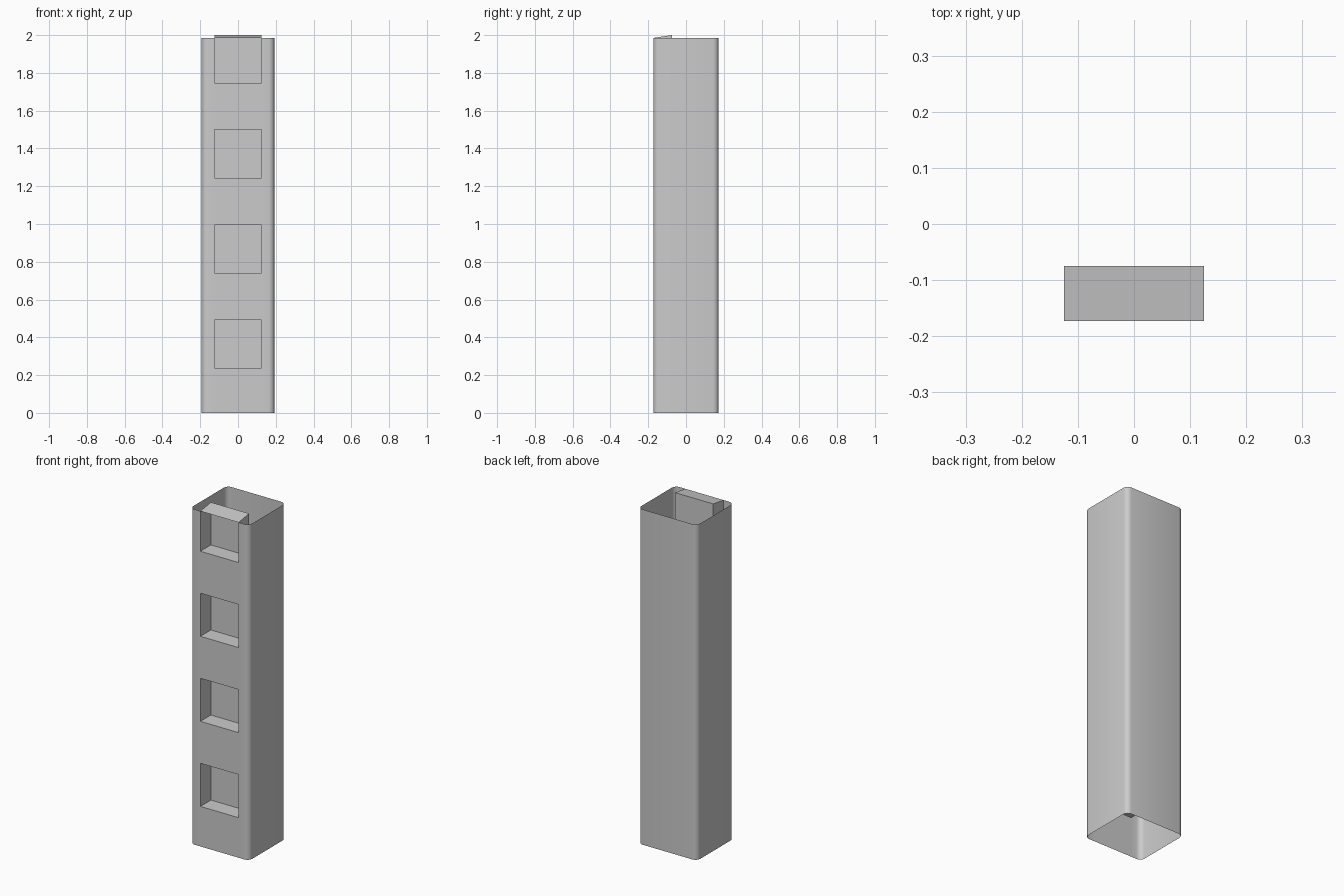
import bpy, bmesh, math

if "Cube" in bpy.data.objects:
    bpy.data.objects.remove(bpy.data.objects["Cube"])

HX, HY, R = 0.193, 0.173, 0.03        # half width, half depth, corner radius
SEG = 4                               # segments per rounded corner
WIN, DEPTH = 0.125, 0.098             # half width and depth of the recesses
TOP = 1.985

# Rounded-rectangle outline, counter-clockwise, starting on the front wall
outline = [(-WIN, -HY), (WIN, -HY)]
corners = [(1, -1, -90), (1, 1, 0), (-1, 1, 90), (-1, -1, 180)]
for sx, sy, start in corners:
    for k in range(SEG + 1):
        a = math.radians(start + 90 * k / SEG)
        outline.append((sx * (HX - R) + R * math.cos(a),
                        sy * (HY - R) + R * math.sin(a)))

# Heights: bottom, then lower and upper edge of each recess
levels = [0.0]
for k in range(4):
    z = 0.237 + 0.5035 * k
    levels += [z, min(z + 0.255, TOP)]

# Hollow open-ended shell
bm = bmesh.new()
rings = [[bm.verts.new((x, y, z)) for x, y in outline] for z in levels]
n = len(outline)
windows = []
for j in range(len(levels) - 1):
    for i in range(n):
        k = (i + 1) % n
        f = bm.faces.new((rings[j][i], rings[j][k], rings[j + 1][k], rings[j + 1][i]))
        if i == 0 and j % 2 == 1:
            windows.append(f)

# Recesses pushed in from the front; the top one rises slightly above the rim
for f in bmesh.ops.extrude_discrete_faces(bm, faces=windows)["faces"]:
    for v in f.verts:
        v.co.y += DEPTH
        if v.co.z > TOP - 0.001:
            v.co.z = 2.0

mesh = bpy.data.meshes.new("recessed_column")
bm.to_mesh(mesh)
bm.free()
column = bpy.data.objects.new("recessed_column", mesh)
bpy.context.collection.objects.link(column)
bpy.context.view_layer.objects.active = column
column.select_set(True)
bpy.ops.object.shade_smooth_by_angle(angle=math.radians(35))
